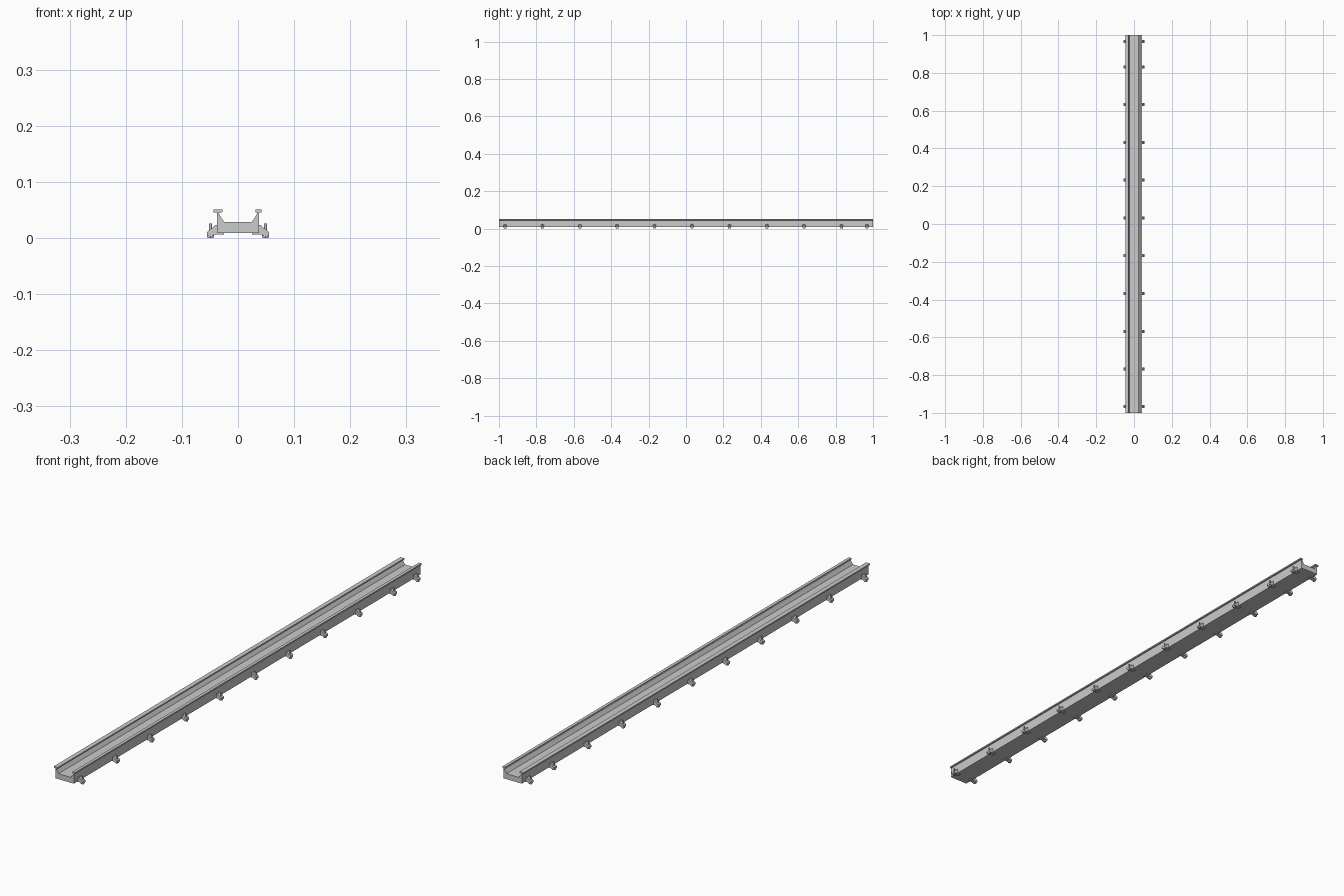
import bpy, bmesh
from mathutils import Matrix

if "Cube" in bpy.data.objects:
    bpy.data.objects.remove(bpy.data.objects["Cube"])


def extrude_profile(bm, pts, y0, y1):
    # closed x/z outline swept along y
    f = bm.faces.new([bm.verts.new((x, y0, z)) for x, z in pts])
    r = bmesh.ops.extrude_face_region(bm, geom=[f])
    vs = [v for v in r["geom"] if isinstance(v, bmesh.types.BMVert)]
    bmesh.ops.translate(bm, verts=vs, vec=(0, y1 - y0, 0))


def cylinder(bm, x, y, z0, z1, radius, sides):
    bmesh.ops.create_cone(bm, cap_ends=True, segments=sides, radius1=radius,
                          radius2=radius, depth=z1 - z0,
                          matrix=Matrix.Translation((x, y, (z0 + z1) / 2)))


def finish(bm, name):
    bmesh.ops.recalc_face_normals(bm, faces=bm.faces)
    me = bpy.data.meshes.new(name)
    bm.to_mesh(me)
    bm.free()
    ob = bpy.data.objects.new(name, me)
    bpy.context.collection.objects.link(ob)
    return ob


# channel rail: solid floor, tapered side walls, flanged lips
rail = [(-0.037, 0.009), (0.037, 0.009), (0.037, 0.045), (0.042, 0.046),
        (0.042, 0.051), (0.031, 0.051), (0.031, 0.046), (0.034, 0.045),
        (0.033, 0.041), (0.025, 0.029), (-0.025, 0.029), (-0.033, 0.041),
        (-0.034, 0.045), (-0.028, 0.046), (-0.028, 0.051), (-0.044, 0.051),
        (-0.044, 0.046), (-0.037, 0.045)]
bm = bmesh.new()
extrude_profile(bm, rail, -1, 1)
finish(bm, "channel_rail")

# clamps along both sides: sloped block, toe under the rail, bolt with foot
clamp = [(0.025, 0.006), (0.044, 0.006), (0.044, 0.004), (0.055, 0.004),
         (0.055, 0.011), (0.046, 0.018), (0.041, 0.023), (0.037, 0.023),
         (0.037, 0.0095), (0.025, 0.0095)]
stations = [-0.967] + [-0.768 + 0.2 * i for i in range(9)] + [0.967]
for i, y in enumerate(stations):
    for side, s in (("left", -1), ("right", 1)):
        bm = bmesh.new()
        extrude_profile(bm, [(s * x, z) for x, z in clamp], y - 0.008, y + 0.008)
        finish(bm, f"clamp_{side}_{i}")

        bm = bmesh.new()
        cylinder(bm, s * 0.049, y, 0, 0.004, 0.0062, 6)     # hex head
        cylinder(bm, s * 0.049, y, 0.002, 0.026, 0.0025, 12)  # shank
        cylinder(bm, s * 0.049, y, 0.003, 0.0055, 0.006, 16)  # washer
        finish(bm, f"clamp_bolt_{side}_{i}")
